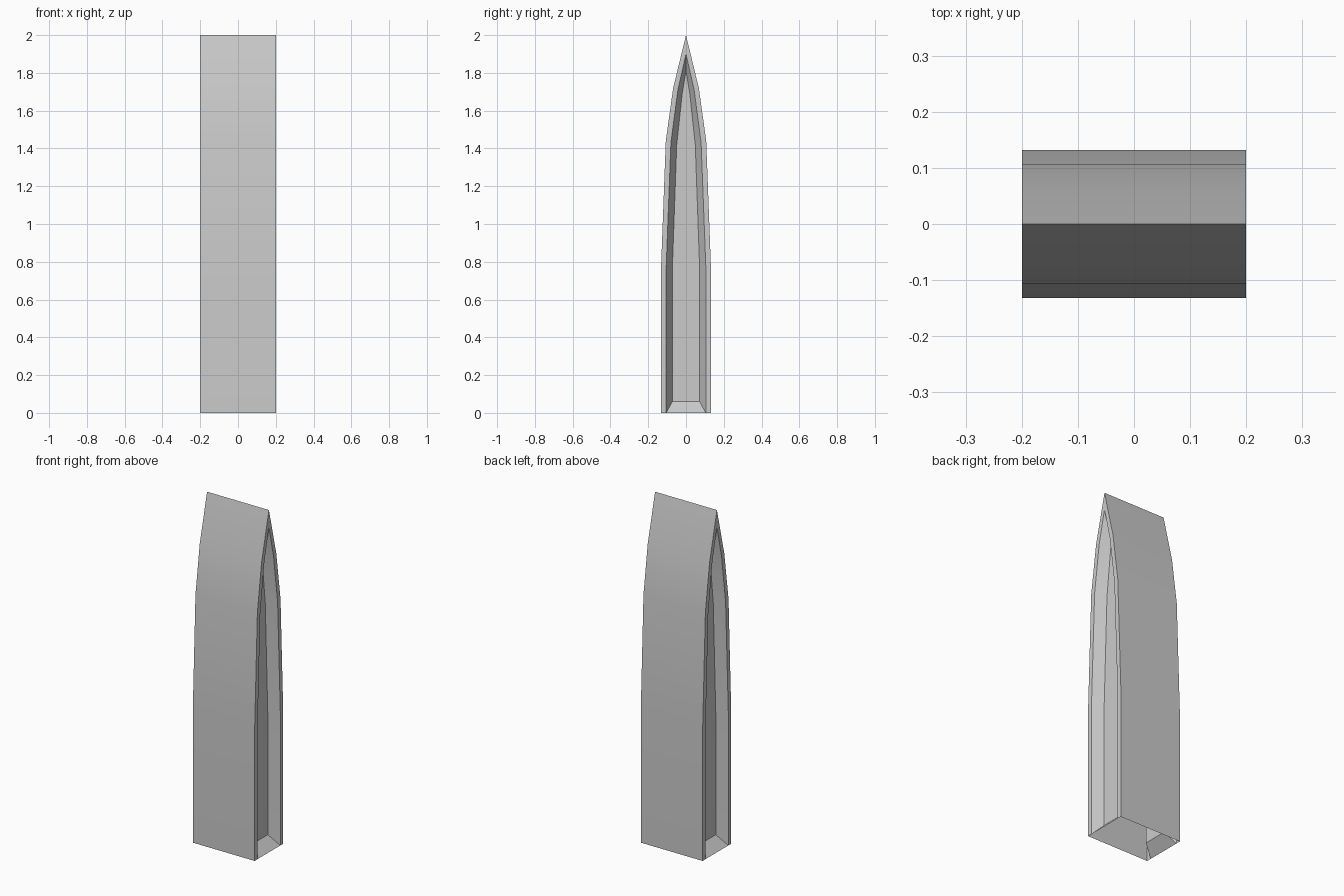
import bpy
import bmesh

default_cube = bpy.data.objects.get("Cube")
if default_cube:
    bpy.data.objects.remove(default_cube, do_unlink=True)

# One plain grey stone colour
stone = bpy.data.materials.new("light_grey")
stone.use_nodes = True
colour = (0.6, 0.6, 0.6, 1.0)
stone.diffuse_color = colour
stone.node_tree.nodes["Principled BSDF"].inputs["Base Color"].default_value = colour

# Half profiles of the pointed arch as (y, z), from the foot to the apex
OUTER = [(0.132, 0), (0.132, 0.77), (0.107, 1.44), (0.068, 1.72), (0, 2.0)]
RIM = [(0.105, 0), (0.105, 0.77), (0.08, 1.43), (0.043, 1.71), (0, 1.9)]
PANEL = [(0.072, 0.06), (0.072, 0.77), (0.049, 1.42), (0.02, 1.69), (0, 1.81)]
FACE_X, PANEL_X = 0.2, 0.142

bm = bmesh.new()


def ring(half, x):
    """Mirror a half profile into a full arch at the given x."""
    full = half + [(-y, z) for y, z in reversed(half[:-1])]
    return [bm.verts.new((x, y, z)) for y, z in full]


def bridge(a, b, sill=False):
    """Join two arches; a sill also closes the gap along their feet."""
    n = len(a)
    for i in range(n if sill else n - 1):
        j = (i + 1) % n
        bm.faces.new((a[i], a[j], b[j], b[i]))


# Arches from the right panel, around the outer shell, to the left panel
right_panel, right_rim = ring(PANEL, -PANEL_X), ring(RIM, -FACE_X)
right_edge, left_edge = ring(OUTER, -FACE_X), ring(OUTER, FACE_X)
left_rim, left_panel = ring(RIM, FACE_X), ring(PANEL, PANEL_X)

# Sloped reveals, flat rims and the outer shell, open underneath
bridge(right_panel, right_rim, sill=True)
bridge(right_rim, right_edge)
bridge(right_edge, left_edge)
bridge(left_edge, left_rim)
bridge(left_rim, left_panel, sill=True)

# Recessed flat panels
bm.faces.new(list(reversed(right_panel)))
bm.faces.new(left_panel)

mesh = bpy.data.meshes.new("pointed_arch_block")
bm.to_mesh(mesh)
bm.free()
mesh.materials.append(stone)
block = bpy.data.objects.new("pointed_arch_block", mesh)
bpy.context.collection.objects.link(block)

# Smooth the curved walls and keep the creases sharp
bpy.ops.object.select_all(action="DESELECT")
block.select_set(True)
bpy.context.view_layer.objects.active = block
bpy.ops.object.shade_smooth_by_angle()
